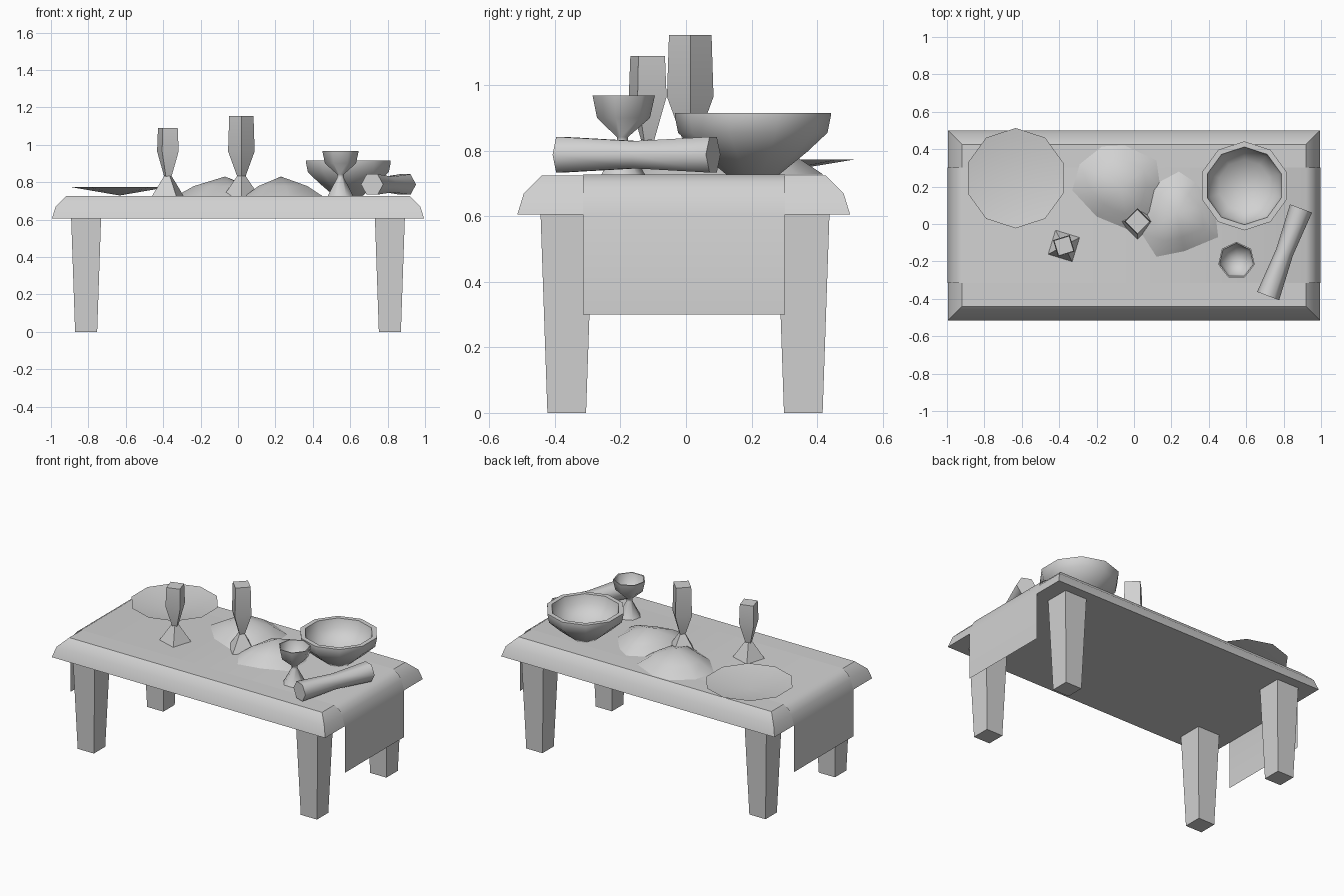
import bpy, bmesh
from math import pi, cos, sin, radians
from mathutils import Vector, Matrix

if "Cube" in bpy.data.objects:
    bpy.data.objects.remove(bpy.data.objects["Cube"], do_unlink=True)

grey = bpy.data.materials.new("plain_grey")
grey.use_nodes = True
grey.diffuse_color = (0.64, 0.64, 0.64, 1)
grey.node_tree.nodes["Principled BSDF"].inputs["Base Color"].default_value = (0.64, 0.64, 0.64, 1)

TOP = 0.727


def finish(name, bm, smooth=None, recalc=True):
    """Turn a bmesh into a named object, smooth below the given angle."""
    if recalc:
        bmesh.ops.recalc_face_normals(bm, faces=bm.faces)
    mesh = bpy.data.meshes.new(name)
    bm.to_mesh(mesh)
    bm.free()
    mesh.materials.append(grey)
    obj = bpy.data.objects.new(name, mesh)
    bpy.context.collection.objects.link(obj)
    if smooth:
        bpy.ops.object.select_all(action='DESELECT')
        obj.select_set(True)
        bpy.context.view_layer.objects.active = obj
        bpy.ops.object.shade_smooth_by_angle(angle=radians(smooth))
    return obj


def skin(bm, rings, caps=(True, True)):
    """Join rings of points; a ring of one point is a pole."""
    rows = [[bm.verts.new(p) for p in ring] for ring in rings]
    for a, b in zip(rows, rows[1:]):
        n = max(len(a), len(b))
        for i in range(n):
            j = (i + 1) % n
            if len(a) == 1:
                bm.faces.new((a[0], b[j], b[i]))
            elif len(b) == 1:
                bm.faces.new((a[i], a[j], b[0]))
            else:
                bm.faces.new((a[i], a[j], b[j], b[i]))
    for row, cap in zip((rows[0], rows[-1]), caps):
        if cap and len(row) > 2:
            bm.faces.new(row)


def circle(r, z, n, phase):
    if r == 0:
        return [Vector((0, 0, z))]
    return [Vector((r * cos(phase + 2 * pi * i / n), r * sin(phase + 2 * pi * i / n), z))
            for i in range(n)]


def lathe(name, profile, n, phase=90, at=(0, 0), matrix=None, smooth=60, caps=(True, True)):
    bm = bmesh.new()
    skin(bm, [circle(r, z, n, radians(phase)) for r, z in profile], caps)
    bm.transform(matrix or Matrix.Translation((at[0], at[1], 0)))
    return finish(name, bm, smooth)


def rectangle(hx, hy, z, cx=0, cy=0):
    return [Vector((cx + sx * hx, cy + sy * hy, z))
            for sx, sy in ((-1, -1), (1, -1), (1, 1), (-1, 1))]


# Tabletop with a rounded-over rim
bm = bmesh.new()
skin(bm, [rectangle(hx, hx - 0.487, z, 0, -0.007)
          for hx, z in ((0.995, 0.605), (0.975, 0.67), (0.92, 0.725))])
finish("tabletop", bm, 30)

# Four tapered legs
for side, sx in (("right", -1), ("left", 1)):
    for end, y in (("front", -0.364), ("back", 0.358)):
        bm = bmesh.new()
        skin(bm, [rectangle(0.059, 0.059, 0, sx * 0.812, y),
                  rectangle(0.08, 0.08, 0.61, sx * 0.812, y)])
        finish(end + "_" + side + "_leg", bm)

# Runner cloth draped over both ends
bm = bmesh.new()
half = [(0.92, TOP), (0.955, 0.705), (0.978, 0.672), (0.998, 0.605), (0.998, 0.3)]
path = [(-x, z) for x, z in reversed(half)] + half
pairs = [[bm.verts.new((x, y, z)) for y in (-0.315, 0.302)] for x, z in path]
for a, b in zip(pairs, pairs[1:]):
    bm.faces.new((a[0], b[0], b[1], a[1]))
finish("table_runner", bm, 50, recalc=False)

# Shallow plate
lathe("plate", [(0, TOP + 0.002), (0.268, 0.773)], 10, at=(-0.633, 0.245), caps=(False, False))

# Thick-walled bowl
lathe("bowl", [(0.08, TOP), (0.165, 0.796), (0.228, 0.855), (0.238, 0.905), (0.238, 0.915),
               (0.208, 0.915), (0.195, 0.86), (0.14, 0.805), (0, 0.765)],
      10, at=(0.59, 0.204))

# Small goblet with a hollow cup
lathe("goblet", [(0.07, TOP), (0.018, 0.825), (0.018, 0.842), (0.085, 0.9), (0.1, 0.968),
                 (0.093, 0.968), (0.078, 0.905), (0, 0.86)],
      7, at=(0.548, -0.195))

# Two tall square cups, each on a pyramid foot
for name, at, turn, foot_turn, height, size in (
        ("short_cup", (-0.375, -0.117), 62, 28, 1.09, 0.92),
        ("tall_cup", (0.018, 0.013), 90, 90, 1.153, 1.0)):
    lathe(name + "_foot", [(0.095, TOP), (0.022, 0.834)], 4, foot_turn, at, smooth=30)
    lathe(name, [(0.022, 0.83), (0.071 * size, 0.965), (0.065 * size, height)],
          4, turn, at, smooth=60)

# Bundle narrowed in the middle, lying at an angle
start, end = Vector((0.717, -0.385, 0.788)), Vector((0.893, 0.083, 0.788))
axis = end - start
lie = Matrix.Translation(start) @ axis.to_track_quat('Z', 'Y').to_matrix().to_4x4()
lathe("rolled_bundle", [(0.063, 0), (0.048, axis.length / 2), (0.063, axis.length)],
      6, 0, matrix=lie, smooth=65)


# Two low irregular mounds
def mound(name, outline, peak):
    bm = bmesh.new()
    edge = [Vector((x, y, TOP)) for x, y in outline]
    top = Vector((*peak, 0.83))
    ring = [top.lerp(p, 0.64) for p in edge]
    for p in ring:
        p.z = 0.779
    skin(bm, [edge, ring, [top]], (False, False))
    finish(name, bm, 60)


mound("back_mound", [(-0.33, 0.18), (-0.2, 0.04), (-0.03, -0.03), (0.1, 0.05), (0.14, 0.2),
                     (0.12, 0.34), (-0.05, 0.42), (-0.17, 0.415), (-0.29, 0.32)], (-0.07, 0.2))
mound("front_mound", [(0.12, -0.175), (0.27, -0.145), (0.45, -0.07), (0.43, 0.1), (0.33, 0.22),
                      (0.24, 0.28), (0.09, 0.2), (0.04, -0.05)], (0.23, 0.06))
